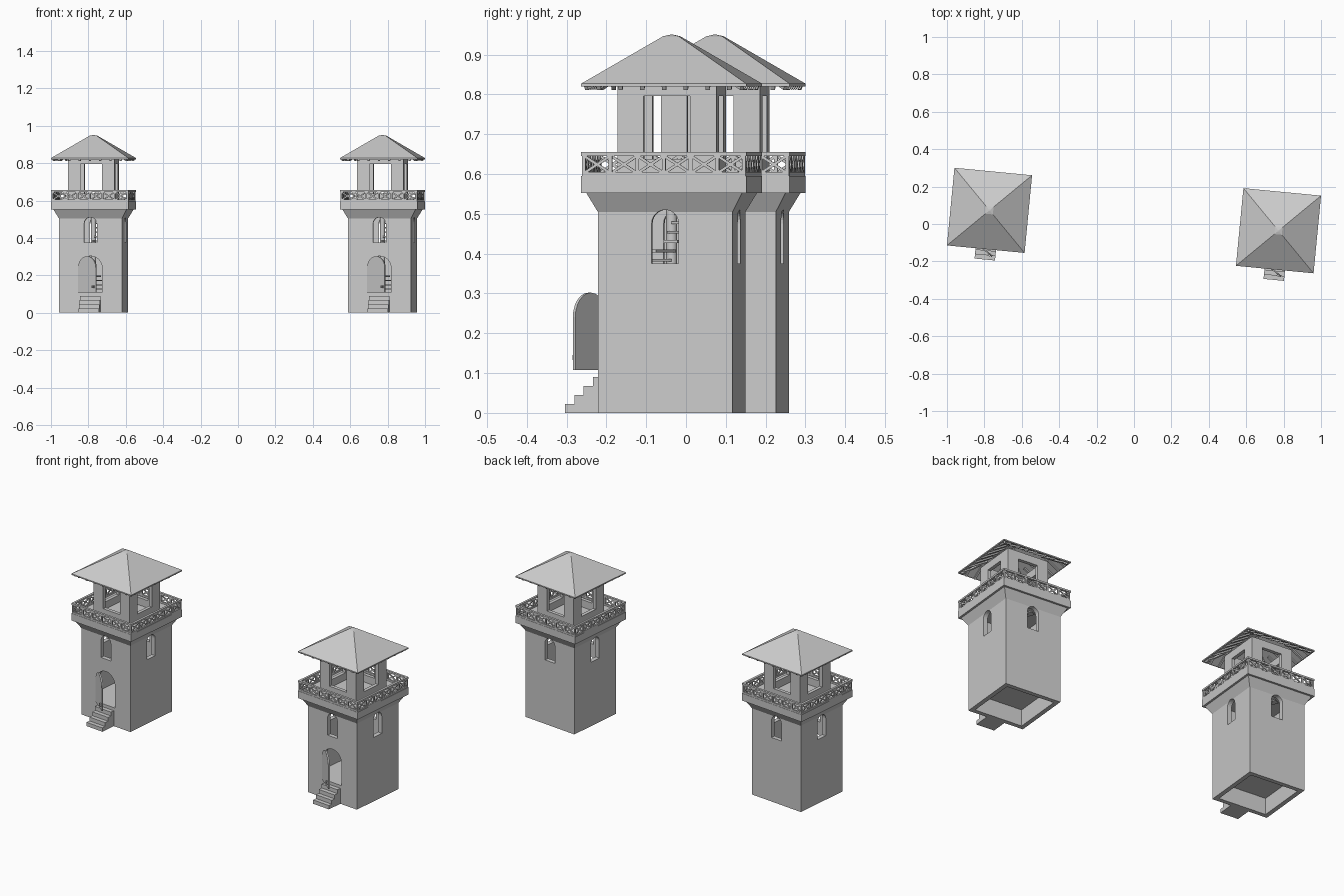
import bpy, bmesh
from math import sin, cos, pi, radians, atan2, hypot
from mathutils import Matrix, Vector

cube = bpy.data.objects.get("Cube")
if cube:
    bpy.data.objects.remove(cube)

stone = bpy.data.materials.new("pale_grey")
stone.use_nodes = True
grey = (0.6, 0.6, 0.6, 1)
stone.diffuse_color = grey
stone.node_tree.nodes["Principled BSDF"].inputs["Base Color"].default_value = grey

parts = []


def finish(name, bm, keep=True):
    bmesh.ops.recalc_face_normals(bm, faces=bm.faces)
    mesh = bpy.data.meshes.new(name)
    bm.to_mesh(mesh)
    bm.free()
    mesh.materials.append(stone)
    ob = bpy.data.objects.new(name, mesh)
    bpy.context.collection.objects.link(ob)
    if keep:
        parts.append(ob)
    return ob


def box(bm, centre, size, frame=Matrix()):
    m = frame @ Matrix.Translation(centre) @ Matrix.Diagonal((*size, 1))
    bmesh.ops.create_cube(bm, size=1, matrix=m)


def loft(name, rings, keep=True):
    """Stack of square rings (half width, height), capped at both ends."""
    bm = bmesh.new()
    loops = [[bm.verts.new((sx * h, sy * h, z)) for sx, sy in
              ((-1, -1), (1, -1), (1, 1), (-1, 1))] for h, z in rings]
    for a, b in zip(loops, loops[1:]):
        for i in range(4):
            j = (i + 1) % 4
            bm.faces.new((a[i], a[j], b[j], b[i]))
    bm.faces.new(loops[0])
    bm.faces.new(loops[-1])
    return finish(name, bm, keep)


def arch(name, width, bottom, top, y0, y1, frame=Matrix(), keep=False):
    """Round-headed slab between two depths."""
    r = width / 2
    pts = [(-r, bottom), (r, bottom)]
    pts += [(r * cos(pi * k / 12), top - r + r * sin(pi * k / 12)) for k in range(13)]
    bm = bmesh.new()
    front = [bm.verts.new(frame @ Vector((x, y0, z))) for x, z in pts]
    back = [bm.verts.new(frame @ Vector((x, y1, z))) for x, z in pts]
    bm.faces.new(front)
    bm.faces.new(back)
    for i in range(len(pts)):
        j = (i + 1) % len(pts)
        bm.faces.new((front[i], front[j], back[j], back[i]))
    return finish(name, bm, keep)


def carve(ob, cutters):
    for c in cutters:
        mod = ob.modifiers.new("cut", 'BOOLEAN')
        mod.operation = 'DIFFERENCE'
        mod.solver = 'EXACT'
        mod.object = c
    dg = bpy.context.evaluated_depsgraph_get()
    mesh = bpy.data.meshes.new_from_object(ob.evaluated_get(dg))
    ob.modifiers.clear()
    ob.data = mesh
    for c in cutters:
        bpy.data.objects.remove(c)


def quarter(k):
    return Matrix.Rotation(k * pi / 2, 4, 'Z')


# Hollow tower shaft with flared top, four windows and a doorway
body = loft("tower_body", [(0.17, 0), (0.17, 0.505), (0.198, 0.555)])
carve(body, [
    loft("cavity", [(0.145, -0.1), (0.145, 0.545)], False),
    arch("window_cut_y", 0.068, 0.375, 0.51, -0.3, 0.3),
    arch("window_cut_x", 0.068, 0.375, 0.51, -0.3, 0.3, quarter(1)),
    arch("door_cut", 0.125, 0.108, 0.303, -0.3, -0.1)])

loft("ground_floor", [(0.146, 0.095), (0.146, 0.107)])
loft("platform", [(0.2085, 0.553), (0.2085, 0.595)])

# Door leaf hinged on its right-hand side, standing ajar, with a ring handle
hinge = (Matrix.Translation((-0.0625, -0.17, 0)) @ Matrix.Rotation(radians(-34), 4, 'Z')
         @ Matrix.Translation((0.0625, 0, 0)))
arch("door_leaf", 0.123, 0.108, 0.302, -0.008, 0, hinge, True)
bm = bmesh.new()
box(bm, (0.045, -0.012, 0.145), (0.014, 0.008, 0.004), hinge)
box(bm, (0.045, -0.012, 0.133), (0.014, 0.008, 0.004), hinge)
for x in (0.039, 0.051):
    box(bm, (x, -0.012, 0.139), (0.003, 0.008, 0.012), hinge)
finish("door_handle", bm)

# Entrance steps
bm = bmesh.new()
for i in range(4):
    depth = 0.0235 * (4 - i)
    box(bm, (0, -0.17 - depth / 2, 0.0225 * (i + 0.5)), (0.11, depth, 0.0225))
finish("entrance_steps", bm)

# Spiral stair inside the shaft
bm = bmesh.new()
bmesh.ops.create_cone(bm, cap_ends=True, segments=16, radius1=0.014, radius2=0.014,
                      depth=0.45, matrix=Matrix.Translation((0, 0, 0.33)))
finish("stair_column", bm)
bm = bmesh.new()
for i in range(18):
    box(bm, (0.06, 0, 0.125 + 0.0235 * i), (0.1, 0.035, 0.007),
        Matrix.Rotation(radians(28 * i), 4, 'Z'))
finish("stair_treads", bm)

# Balustrade with crossed braces on all four sides
bm = bmesh.new()
edge, count = 0.202, 6
pitch = 2 * edge / count
low, high = 0.602, 0.646
for k in range(4):
    f = quarter(k)
    box(bm, (0, -edge, 0.6), (2 * edge, 0.01, 0.01), f)
    box(bm, (0, -edge, 0.65), (2 * edge + 0.013, 0.013, 0.01), f)
    for i in range(count):
        x = -edge + i * pitch
        box(bm, (x, -edge, 0.622), (0.009, 0.009, 0.055), f)
        tilt = atan2(high - low, pitch)
        for s in (-1, 1):
            brace = (f @ Matrix.Translation((x + pitch / 2, -edge, (low + high) / 2))
                     @ Matrix.Rotation(s * tilt, 4, 'Y'))
            box(bm, (0, 0, 0), (hypot(pitch, high - low), 0.006, 0.007), brace)
finish("balustrade", bm)

# Lookout cabin with an opening on each side
cabin = loft("cabin", [(0.125, 0.594), (0.125, 0.84)])
cutters = [loft("cabin_cavity", [(0.105, 0.59), (0.105, 0.9)], False)]
for k in range(2):
    bm = bmesh.new()
    box(bm, (0, 0, 0.717), (0.117, 0.6, 0.158), quarter(k))
    cutters.append(finish("opening_cut", bm, False))
carve(cabin, cutters)

# Hipped roof shell and its rafters
loft("roof", [(0.004, 0.94), (0.2, 0.82), (0.2085, 0.82), (0.2085, 0.827),
              (0.02, 0.946), (0.004, 0.95)])
bm = bmesh.new()
slope = atan2(0.12, 0.196)
for k in range(4):
    for i in range(-3, 4):
        x = 0.055 * i
        inner = max(0.1, abs(x))
        mid = (inner + 0.202) / 2
        z = 0.818 + (0.2 - mid) * 0.612
        f = (quarter(k) @ Matrix.Translation((x, -mid, z))
             @ Matrix.Rotation(slope, 4, 'X'))
        box(bm, (0, 0, 0), (0.011, (0.202 - inner) / cos(slope), 0.012), f)
    hip = (quarter(k) @ Matrix.Rotation(pi / 4, 4, 'Z')
           @ Matrix.Translation((0, -0.21, 0.847))
           @ Matrix.Rotation(atan2(0.12, 0.277), 4, 'X'))
    box(bm, (0, 0, 0), (0.012, 0.15, 0.012), hip)
finish("rafters", bm)

# Smooth only the round column
for ob in parts:
    if ob.name == "stair_column":
        for p in ob.data.polygons:
            p.use_smooth = len(p.vertices) == 4

# Place the pair of towers, each turned slightly
turn = Matrix.Rotation(radians(-5.5), 4, 'Z')
for ob in parts:
    twin = ob.copy()
    twin.name = "right_" + ob.name
    bpy.context.collection.objects.link(twin)
    twin.matrix_world = Matrix.Translation((-0.7725, 0.073, 0)) @ turn
    ob.name = "left_" + ob.name
    ob.matrix_world = Matrix.Translation((0.7725, -0.036, 0)) @ turn
